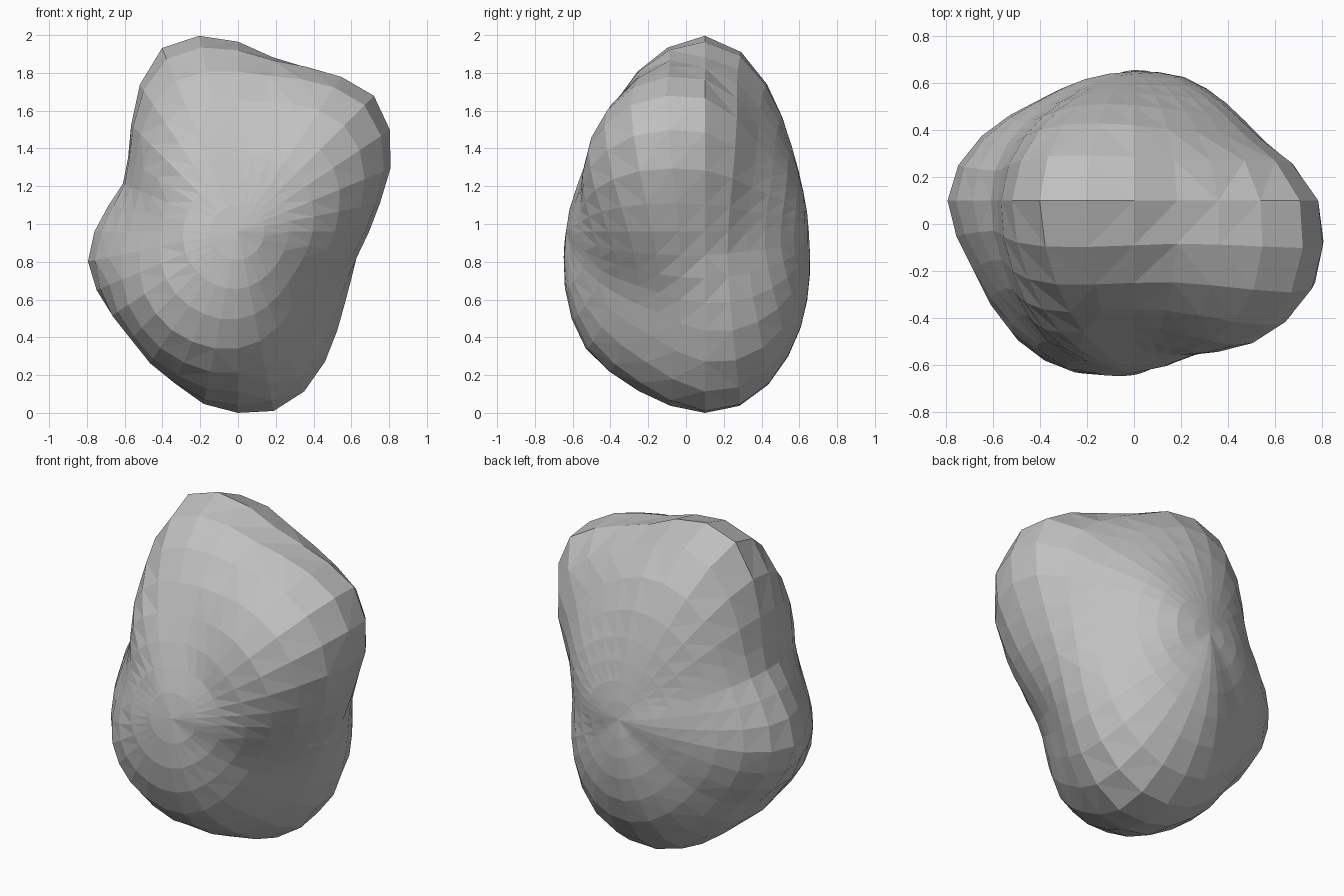
import bpy, bmesh, math

cube = bpy.data.objects.get("Cube")
if cube:
    bpy.data.objects.remove(cube)

# Outline radius around the widest ring, counter-clockwise from +x
OUTLINE = [.69, .755, .865, .965, 1.02, .985, .95, .945, 1.005, 1.055, 1.05, .935,
           .80, .70, .66, .70, .76, .81, .81, .80, .79, .83, .87, .93,
           .96, .97, .92, .835, .75, .69, .66, .655]
FRONT_DEPTH, BACK_DEPTH = .735, .55
CENTRE_Y = .1

# Bulges and hollows: one row per eighth of a turn from +x,
# each running from the front pole to the back pole
BULGES = [
    [1, .96, 1, 1.03, .98, .87, .92, 1, 1],          # right side
    [1, .94, 1.05, 1.09, .98, .84, .91, .98, 1],     # upper shoulder
    [1, .93, .91, .97, 1, .97, .95, .97, 1],         # top
    [1, .99, 1, .99, 1, .95, .93, .95, 1],           # notch
    [1, 1.03, .95, .94, 1, .97, .94, .98, 1],        # left side
    [1, 1.07, 1.13, 1.07, 1, .97, .95, .97, 1],      # low front bulge
    [1, 1.05, 1.07, 1.01, 1, 1.05, 1.07, 1.04, 1],   # underside
    [1, .95, .88, .87, .99, 1.03, 1.03, 1, 1],       # low front hollow
]


def spline(pick, t):
    """Smooth curve through the values pick(0), pick(1), ..."""
    i = math.floor(t)
    f = t - i
    a, b, c, d = (pick(i + k) for k in (-1, 0, 1, 2))
    return b + f / 2 * (c - a + f * (2 * a - 5 * b + 4 * c - d
                                     + f * (3 * (b - c) + d - a)))


def bulge(turn, tilt):
    """Bulge factor, smoothed around the turn and from front to back."""
    def along_row(n):
        row = BULGES[n % len(BULGES)]
        last = len(row) - 1
        return spline(lambda k: row[max(0, min(last, k))], tilt / math.pi * last)
    return spline(along_row, turn / math.tau * len(BULGES))


def rim_radius(turn, softness):
    """Outline radius, evened out with its neighbours towards the poles."""
    count = len(OUTLINE)
    i = round(turn / math.tau * count)
    near = [OUTLINE[(i + k) % count] for k in range(-2, 3)]
    return near[2] + softness * (sum(near) / len(near) - near[2])


def stone_radius(x, y, z):
    """Distance from the core: an oval arc from pole to outline, bulged."""
    turn = math.atan2(z, x)
    across = math.hypot(x, z)
    rim = rim_radius(turn, abs(y))
    depth = FRONT_DEPTH if y < 0 else BACK_DEPTH
    oval = math.hypot(y / depth, across / rim) ** -1
    return oval * bulge(turn, math.atan2(across, -y))


# Boulder: a sphere with its poles at front and back, pushed in and out
bm = bmesh.new()
bmesh.ops.create_uvsphere(bm, u_segments=len(OUTLINE), v_segments=16, radius=1)
for v in bm.verts:
    x, y, z = v.co.x, -v.co.z, v.co.y
    r = stone_radius(x, y, z)
    v.co = (x * r, y * r + CENTRE_Y, z * r)
bmesh.ops.triangulate(bm, faces=bm.faces[:])
bmesh.ops.recalc_face_normals(bm, faces=bm.faces[:])

# Stand it on the ground
floor = min(v.co.z for v in bm.verts)
for v in bm.verts:
    v.co.z -= floor

mesh = bpy.data.meshes.new("boulder")
bm.to_mesh(mesh)
bm.free()
boulder = bpy.data.objects.new("boulder", mesh)
bpy.context.collection.objects.link(boulder)

# Plain grey stone
stone = bpy.data.materials.new("grey_stone")
stone.use_nodes = True
colour = (.53, .53, .53, 1)
stone.diffuse_color = colour
stone.node_tree.nodes["Principled BSDF"].inputs["Base Color"].default_value = colour
mesh.materials.append(stone)
